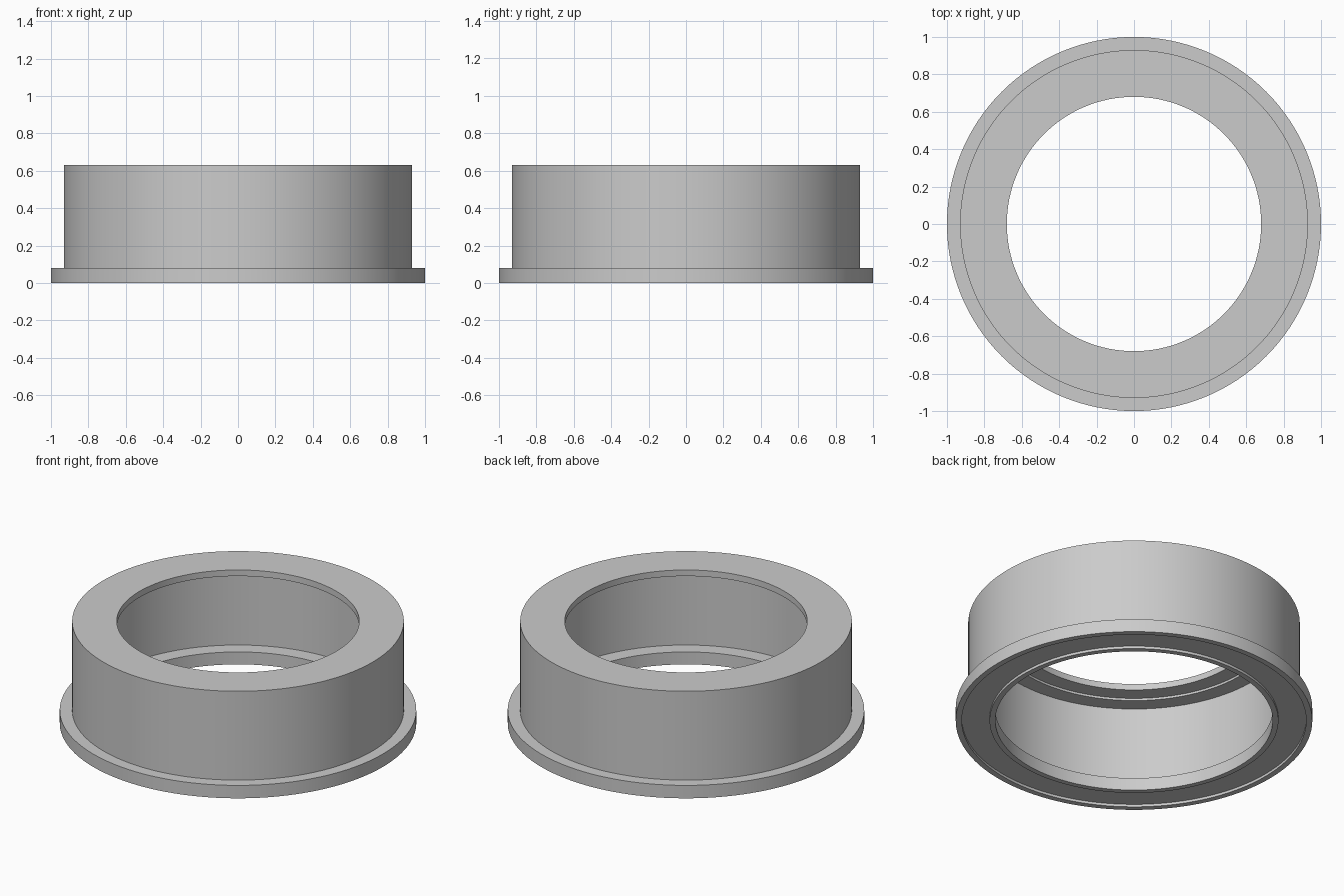
import bpy, bmesh, math

if "Cube" in bpy.data.objects:
    bpy.data.objects.remove(bpy.data.objects["Cube"])

SEGMENTS = 128

# Closed cross-section of the ring as (radius, height)
PROFILE = [
    (1.00, 0.00), (1.00, 0.08),                  # flange rim
    (0.93, 0.08), (0.93, 0.63),                  # outer wall
    (0.68, 0.63), (0.68, 0.592),                 # top lip
    (0.775, 0.592), (0.775, 0.578),              # step under the lip
    (0.87, 0.578), (0.87, 0.077),                # inner wall
    (0.778, 0.077), (0.778, 0.00),               # bottom lip
    (0.81, 0.00), (0.81, 0.016),                 # shallow groove underneath
    (0.966, 0.016), (0.966, 0.00),
]


def lathe(name, profile, material):
    bm = bmesh.new()
    rings = []
    for i in range(SEGMENTS):
        a = 2 * math.pi * i / SEGMENTS
        rings.append([bm.verts.new((r * math.cos(a), r * math.sin(a), z))
                      for r, z in profile])
    n = len(profile)
    for i in range(SEGMENTS):
        a, b = rings[i], rings[(i + 1) % SEGMENTS]
        for j in range(n):
            k = (j + 1) % n
            bm.faces.new((a[j], b[j], b[k], a[k]))
    bmesh.ops.recalc_face_normals(bm, faces=bm.faces)
    mesh = bpy.data.meshes.new(name)
    bm.to_mesh(mesh)
    bm.free()
    mesh.materials.append(material)
    obj = bpy.data.objects.new(name, mesh)
    bpy.context.collection.objects.link(obj)
    return obj


grey = bpy.data.materials.new("light grey")
grey.diffuse_color = (0.6, 0.6, 0.6, 1)
grey.use_nodes = True
grey.node_tree.nodes["Principled BSDF"].inputs["Base Color"].default_value = grey.diffuse_color

# Flanged hollow ring
ring = lathe("flanged_ring", PROFILE, grey)
bpy.context.view_layer.objects.active = ring
ring.select_set(True)
bpy.ops.object.shade_smooth_by_angle(angle=math.radians(30))
